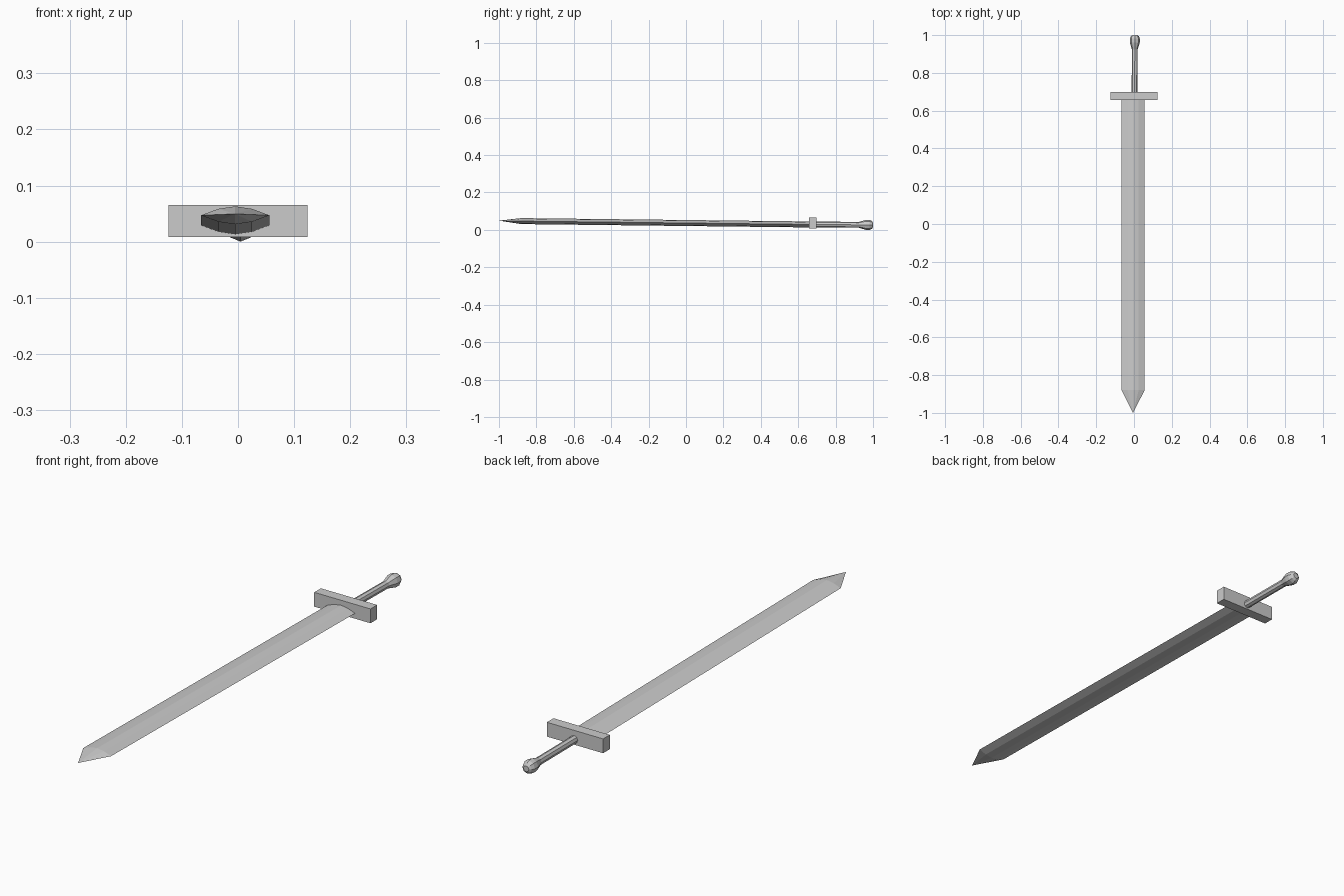
import bpy, bmesh, math

if "Cube" in bpy.data.objects:
    bpy.data.objects.remove(bpy.data.objects["Cube"])


def loft(name, rings):
    """Skin equal-length rings of points and cap both ends."""
    bm = bmesh.new()
    loops = [[bm.verts.new(p) for p in ring] for ring in rings]
    n = len(loops[0])
    for a, b in zip(loops, loops[1:]):
        for i in range(n):
            j = (i + 1) % n
            bm.faces.new((a[i], a[j], b[j], b[i]))
    bm.faces.new(loops[0])
    bm.faces.new(loops[-1])
    bmesh.ops.remove_doubles(bm, verts=bm.verts, dist=1e-5)
    bmesh.ops.recalc_face_normals(bm, faces=bm.faces)
    mesh = bpy.data.meshes.new(name)
    bm.to_mesh(mesh)
    bm.free()
    obj = bpy.data.objects.new(name, mesh)
    bpy.context.collection.objects.link(obj)
    return obj


def circle(y, r, x, z, n=8):
    return [(x + r * math.sin(2 * math.pi * i / n), y,
             z - r * math.cos(2 * math.pi * i / n)) for i in range(n)]


# Blade: lens section, tilted slightly up toward the point
lens = [(-0.061, 0), (-0.03, 0.0115), (0, 0.016), (0.03, 0.0115),
        (0.061, 0), (0.03, -0.0115), (0, -0.016), (-0.03, -0.0115)]


def blade_ring(y, z, s=1.0):
    return [(-0.005 + u * s, y, z + w * s) for u, w in lens]


loft("blade", [blade_ring(0.67, 0.029), blade_ring(-0.88, 0.047),
               blade_ring(-1.0, 0.0495, 0.001)])

# Crossguard
bpy.ops.mesh.primitive_cube_add(size=1, location=(0, 0.678, 0.0365))
guard = bpy.context.object
guard.name = "crossguard"
guard.scale = (0.248, 0.042, 0.057)

# Grip and bulbous pommel turned as one profile (y, radius)
profile = [(0.67, 0.0155), (0.925, 0.0155), (0.942, 0.021), (0.962, 0.0265),
           (0.982, 0.0265), (0.994, 0.021), (1.0, 0.012)]
grip = loft("grip_and_pommel",
            [circle(y, r, 0.003 + (y - 0.67) * 0.005, 0.0295 - (y - 0.67) * 0.0095)
             for y, r in profile])
